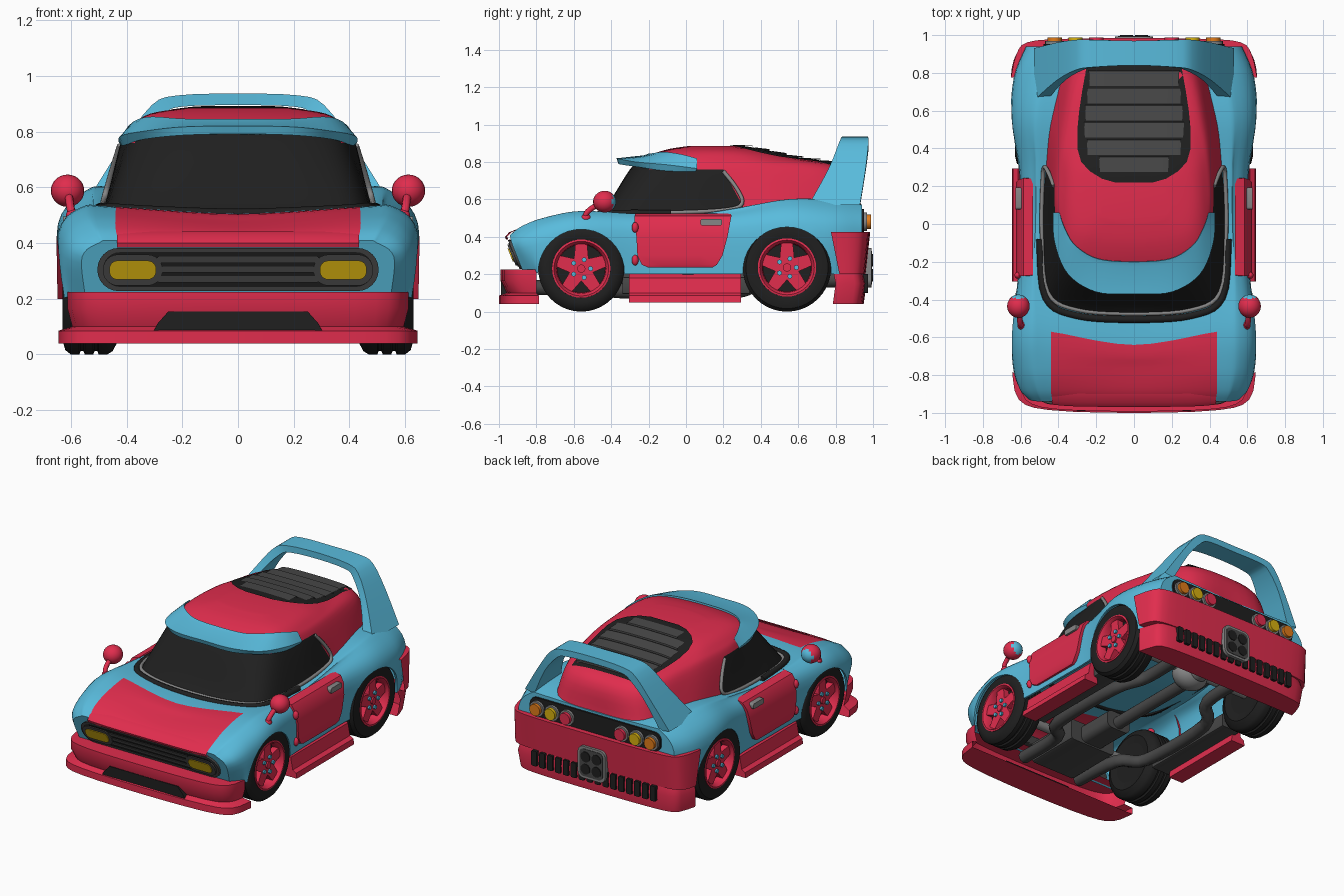
import bpy, bmesh, math
from mathutils import Vector, Matrix
from mathutils.bvhtree import BVHTree

if "Cube" in bpy.data.objects:
    bpy.data.objects.remove(bpy.data.objects["Cube"])

def material(name, rgb):
    m = bpy.data.materials.new(name)
    m.diffuse_color = (*rgb, 1)
    m.use_nodes = True
    m.node_tree.nodes["Principled BSDF"].inputs["Base Color"].default_value = m.diffuse_color
    return m

RED = material("crimson_paint", (0.75, 0.026, 0.075))
BLUE = material("sky_blue_paint", (0.1, 0.5, 0.72))
BLACK = material("black_rubber_and_glass", (0.014, 0.014, 0.014))
DARK = material("dark_grey", (0.065, 0.065, 0.065))
GREY = material("mid_grey", (0.24, 0.24, 0.24))
YELLOW = material("yellow_lamp", (0.68, 0.44, 0.005))
ORANGE = material("orange_lamp", (0.75, 0.2, 0.01))

def finish(name, bm, mats, angle=35):
    bmesh.ops.recalc_face_normals(bm, faces=bm.faces)
    me = bpy.data.meshes.new(name)
    bm.to_mesh(me)
    bm.free()
    for m in mats:
        me.materials.append(m)
    me.shade_smooth()
    me.set_sharp_from_angle(angle=math.radians(angle))
    ob = bpy.data.objects.new(name, me)
    bpy.context.collection.objects.link(ob)
    return ob

def spline(p, n, closed=False):
    """Catmull-Rom resampling through the points, n steps per segment."""
    if n == 1:
        return list(p)
    k, out = len(p), []
    for i in range(k if closed else k - 1):
        if closed:
            a, b, c, d = (p[(i + o) % k] for o in (-1, 0, 1, 2))
        else:
            a, b, c, d = p[max(i - 1, 0)], p[i], p[i + 1], p[min(i + 2, k - 1)]
        for s in range(n):
            t = s / n
            out.append(0.5 * (2 * b + (c - a) * t + (2 * a - 5 * b + 4 * c - d) * t * t
                              + (3 * b - a - 3 * c + d) * t ** 3))
    return out if closed else out + [p[-1]]

def loft(name, rows, mats, pick=lambda i, j: 0, nu=1, nv=1, closed=False, caps=(), angle=35):
    rows = [spline([Vector(p) for p in r], nu, closed) for r in rows]
    cols = [spline(list(c), nv) for c in zip(*rows)]
    bm = bmesh.new()
    g = [[bm.verts.new(p) for p in c] for c in cols]
    for j in range(len(g) if closed else len(g) - 1):
        q = g[(j + 1) % len(g)]
        for i in range(len(g[0]) - 1):
            bm.faces.new((g[j][i], q[i], q[i + 1], g[j][i + 1])).material_index = pick(i // nv, j // nu)
    for c in caps:
        bm.faces.new([col[c] for col in g])
    return finish(name, bm, mats, angle)

def mirrored(half):
    """Half row starting on x = 0 -> full row from -x to +x."""
    return [(-x, y, z) for x, y, z in half[:0:-1]] + list(half)

def prism(name, pts, axis, a, b, mat):
    bm = bmesh.new()
    at = (lambda p, d: (d, p[0], p[1])) if axis == 'x' else (lambda p, d: (p[0], d, p[1]))
    lo, hi = ([bm.verts.new(at(p, d)) for p in pts] for d in (a, b))
    bm.faces.new(lo)
    bm.faces.new(hi)
    for i in range(len(pts)):
        k = (i + 1) % len(pts)
        bm.faces.new((lo[i], lo[k], hi[k], hi[i]))
    return finish(name, bm, [mat])

def rrect(cx, cz, w, h, r, n=6):
    pts = []
    for q, (sx, sz) in enumerate(((1, 1), (-1, 1), (-1, -1), (1, -1))):
        for k in range(n + 1):
            t = (q + k / n) * math.pi / 2
            pts.append((cx + sx * (w / 2 - r) + r * math.cos(t), cz + sz * (h / 2 - r) + r * math.sin(t)))
    return pts

def disc(cx, cz, r, n=20):
    return [(cx + r * math.cos(k * math.tau / n), cz + r * math.sin(k * math.tau / n)) for k in range(n)]

def lathe(name, profile, cy, cz, mat, n=40):
    rows = [[(x, y, z) for y, z in disc(cy, cz, r, n)] for x, r in profile]
    return loft(name, rows, [mat], closed=True)

def ball(name, loc, scale, mats, pick=None):
    bm = bmesh.new()
    bmesh.ops.create_uvsphere(bm, u_segments=20, v_segments=14, radius=1,
                              matrix=Matrix.Translation(loc) @ Matrix.Diagonal((*scale, 1)))
    for f in bm.faces:
        f.material_index = 1 if pick and pick(f.calc_center_median()) else 0
    return finish(name, bm, mats)

def tube(name, pts, r, mat):
    cu = bpy.data.curves.new(name, 'CURVE')
    cu.dimensions, cu.bevel_depth, cu.bevel_resolution, cu.use_fill_caps = '3D', r, 2, True
    s = cu.splines.new('POLY')
    path = spline([Vector(p) for p in pts], 5)
    s.points.add(len(path) - 1)
    for q, p in zip(s.points, path):
        q.co = (*p, 1)
    cu.materials.append(mat)
    bpy.context.collection.objects.link(bpy.data.objects.new(name, cu))

# Body shell: y, centre z, then hood edge, fender crest, widest point, sill as x, z
body = [(-.94, .41, .43, .41, .50, .40, .56, .35, .55, .22),
        (-.88, .445, .44, .455, .53, .445, .605, .37, .60, .21),
        (-.76, .48, .44, .50, .56, .49, .635, .40, .635, .20),
        (-.57, .505, .44, .53, .56, .53, .645, .44, .64, .20),
        (-.28, .505, .46, .52, .55, .515, .61, .43, .61, .20),
        (0, .505, .46, .515, .53, .505, .595, .43, .605, .20),
        (.28, .53, .46, .555, .53, .54, .602, .45, .605, .20),
        (.55, .58, .44, .60, .55, .585, .645, .47, .64, .20),
        (.78, .57, .40, .595, .52, .58, .63, .46, .62, .20),
        (.94, .56, .38, .57, .48, .56, .57, .45, .55, .20)]
LEAN = .4  # nose leans back towards the bumper
rows = []
for r in body:
    half = [(0, r[0] - (.07 if r[0] == -.57 else 0), r[1])]
    for k in (2, 4, 6, 8):
        half.append((r[k], r[0] + (LEAN * max(0, .385 - r[k + 1]) if r[0] < -.8 else 0), r[k + 1]))
    rows.append(mirrored(half))
shell = loft("body_shell", rows, [BLUE, RED], lambda i, j: int(i < 3 and j in (3, 4)), 5, 5, caps=(0, -1))
WHEELS = (("front", -.56, .230), ("rear", .54, .236))
sol = shell.modifiers.new("thickness", 'SOLIDIFY')
sol.thickness, sol.offset = .014, -1
cutters = []
for end, y, r in WHEELS:
    for s in (-1, 1):
        c = prism("arch_cutter", disc(y, r - .02, r, 40), 'x', s * .40, s * .8, BLUE)
        c.hide_render = True
        cutters.append(c)
        mod = shell.modifiers.new("arch", 'BOOLEAN')
        mod.operation, mod.solver, mod.object = 'DIFFERENCE', 'EXACT', c
dg = bpy.context.evaluated_depsgraph_get()
cut = bpy.data.meshes.new_from_object(shell.evaluated_get(dg))
shell.modifiers.clear()
shell.data = cut
cut.set_sharp_from_angle(angle=math.radians(35))
for c in cutters:
    bpy.data.objects.remove(c)
loft("hood_lip", [mirrored([(0, y, z), (.3, y + .002, z), (.435, y + .012, z)]) for y, z in
                  ((-.90, .442), (-.945, .425), (-.968, .40), (-.962, .385), (-.92, .39))], [RED], nu=3)

# Cabin: rings of z, front y, six side points x, y, rear y
cabin = [(.50, -.49, .30, -.47, .455, -.38, .49, -.05, .48, .32, .45, .60, .33, .91, .93),
         (.57, -.42, .29, -.41, .435, -.33, .467, -.05, .462, .30, .435, .60, .31, .90, .93),
         (.76, -.30, .24, -.28, .37, -.20, .41, 0, .42, .20, .385, .52, .28, .82, .88),
         (.82, -.23, .24, -.21, .345, -.14, .38, 0, .38, .20, .35, .40, .25, .56, .59),
         (.865, -.11, .20, -.09, .28, -.05, .31, .04, .31, .18, .28, .30, .20, .37, .39),
         (.885, .01, .10, .02, .16, .04, .18, .08, .18, .15, .16, .21, .10, .25, .26)]
rings = []
for r in cabin:
    side = [(r[k], r[k + 1], r[0]) for k in range(2, 14, 2)]
    rings.append([(0, r[1], r[0])] + side + [(0, r[14], r[0])] + [(-x, y, z) for x, y, z in side[::-1]])
cab = loft("cabin_and_windows", rings, [RED, BLACK],
           lambda i, j: int(i < 2 and (j < 4 or j > 9) or i == 2 and (j < 2 or j > 11)), 5, 5, True, (-1,))
tree = BVHTree.FromPolygons([v.co for v in cab.data.vertices], [p.vertices for p in cab.data.polygons])

def on_cabin(x, y, off):
    hit = tree.ray_cast(Vector((x, y, 2)), Vector((0, 0, -1)))[0]
    return (x, y, max(hit.z if hit else 0, .75) + off)

trim = [(0, -.475, .51), (.3, -.455, .52), (.458, -.36, .53), (.488, -.05, .53), (.484, .22, .545),
        (.475, .30, .58), (.452, .27, .66), (.424, .20, .75)]
tube("window_trim", mirrored(trim), .011, GREY)
tube("window_seal", mirrored([(x * 1.02, y - .03, z - .006) for x, y, z in trim[:4]]), .02, BLACK)

# Visor above the windscreen, its upper edge laid on the roof
visor = [[(0, -.22, .79), (.2, -.21, .79), (.31, -.15, .785), (.37, -.06, .77), (.395, .05, .755)],
         [(0, -.36, .792), (.2, -.35, .787), (.34, -.25, .772), (.405, -.1, .752), (.42, .05, .75)],
         [(0, -.37, .82), (.2, -.36, .817), (.35, -.265, .80), (.42, -.1, .785), (.43, .06, .765)]]
for off, pull in ((.013, 0), (.011, 1), (-.02, 1.2)):
    visor.append([on_cabin(x, y, off) for x, y in ((0, -.225 + .025 * pull), (.19, -.21 + .025 * pull),
                  (.325 - .015 * pull, -.135 + .02 * pull), (.38 - .014 * pull, -.045 + .02 * pull), (.405 - .01 * pull, .06))])
loft("windscreen_visor", [mirrored(r) for r in visor], [BLUE], nu=5)

# Rear louvre draped over the fastback
def drape(name, rows, mat):
    loft(name, [[on_cabin(w * (k / 6 - 1), y, off) for k in range(13)] for y, w, off in rows], [mat])

drape("louvre_frame", [(.22, .10, .007), (.24, .17, .007), (.28, .235, .007), (.33, .28, .007), (.4, .30, .007),
                       (.5, .30, .007), (.6, .29, .007), (.7, .275, .007), (.84, .25, .007)], BLACK)
for k in range(6):
    y, w = .275 + k * .091, (.18, .245, .26, .255, .245, .235)[k]
    drape("louvre_slat", [(y, w, .009), (y + .08, w + .005, .016), (y + .082, w + .005, .007)], DARK)

# Hoop spoiler: outer x, z, inner x, z, front y, back y
hoop = [(0, .937, 0, .895, .84, .97), (.22, .93, .20, .89, .83, .975), (.31, .895, .27, .86, .815, .975),
        (.41, .76, .365, .745, .76, .96), (.53, .57, .46, .56, .655, .93)]
edges = [mirrored(e) for e in ([(a[0], a[4], a[1]) for a in hoop], [(a[0], a[5], a[1]) for a in hoop],
                               [(a[2], a[5], a[3]) for a in hoop], [(a[2], a[4], a[3]) for a in hoop])]
loft("hoop_spoiler", edges + edges[:1], [BLUE], nu=3)

# Bumpers: z rows of half outlines
def bumper(name, rows):
    loft(name, [mirrored([(x, y, z) for x, y in pts]) for z, pts in rows], [RED], nu=3, caps=(0, -1))

top = [(0, -.992), (.42, -.98), (.575, -.93), (.612, -.80)]
mid = [(0, -.96), (.42, -.95), (.56, -.90), (.595, -.80)]
lip = [(0, -1), (.45, -.985), (.61, -.93), (.645, -.785)]
bumper("front_bumper", [(.225, top), (.165, top), (.10, mid), (.085, lip), (.04, lip)])
prism("front_intake", [(-.31, .07), (.31, .07), (.29, .11), (.25, .155), (-.25, .155), (-.29, .11)], 'y', -.99, -.93, BLACK)
bumper("rear_bumper", [(.425, [(0, .985), (.38, .98), (.565, .962), (.622, .90), (.652, .775)]),
                       (.20, [(0, .96), (.38, .955), (.565, .94), (.625, .895), (.648, .82)])])
low = [(0, .965), (.38, .96), (.56, .94), (.605, .88), (.63, .80)]
bumper("rear_lower_bumper", [(.20, [(x * .98, y - .01) for x, y in low]), (.15, low),
                             (.04, [(x * .98, y - .015) for x, y in low])])
for k in range(16):
    prism("rear_slot", rrect(-.435 + k * .058, .15, .04, .10, .008, 2), 'y', .93, .972, BLACK)

# Grille and headlights, leaning back with the nose
def nose(*args):
    ob = prism(*args)
    lean = Matrix.Identity(4)
    lean[1][2], lean[1][3] = -LEAN, LEAN * .385
    ob.data.transform(lean)

nose("grille_surround", rrect(0, .305, 1.01, .155, .077), 'y', -.953, -.90, DARK)
nose("grille_opening", rrect(0, .305, .97, .125, .062), 'y', -.957, -.90, BLACK)
for z in (.27, .305, .34):
    nose("grille_bar", rrect(0, z, .58, .022, .005, 2), 'y', -.963, -.92, DARK)
for s in (-1, 1):
    nose("headlight_bezel", rrect(s * .378, .303, .215, .112, .055), 'y', -.966, -.92, DARK)
    nose("headlight_lens", rrect(s * .378, .303, .168, .068, .03), 'y', -.973, -.92, YELLOW)

# Tail panel, lamps and exhaust
prism("tail_panel", rrect(0, .485, .96, .125, .05), 'y', .93, .952, BLACK)
for s in (-1, 1):
    for x, m in ((.20, RED), (.31, YELLOW), (.42, ORANGE)):
        prism("tail_lamp_ring", disc(s * x, .48, .05), 'y', .94, .968, GREY)
        prism("tail_lamp", disc(s * x, .48, .038), 'y', .94, .988, m)
prism("exhaust_plate", rrect(0, .235, .20, .21, .04), 'y', .93, .992, GREY)
prism("exhaust_recess", rrect(0, .235, .17, .18, .03), 'y', .94, .995, DARK)
for x in (-.04, .04):
    for z in (.195, .275):
        prism("exhaust_pipe", disc(x, z, .034), 'y', .94, 1.0, BLACK)

# Doors, skirts and mirrors on each side
for s in (-1, 1):
    door = []
    for z, x, a, b in ((.525, .535, -.27, .24), (.512, .585, -.275, .243), (.47, .612, -.275, .235), (.40, .624, -.265, .222),
                       (.30, .626, -.26, .195), (.25, .626, -.235, .165), (.235, .618, -.20, .14), (.235, .59, -.20, .14)):
        ys = [a + (b - a) * k / 4 for k in range(5)]
        door.append([(s * (x - .04), a, z)] + [(s * x, y, z) for y in ys] + [(s * (x - .04), b, z)])
    loft("door", door, [RED])
    prism("door_handle", rrect(.135, .478, .115, .036, .012, 3), 'x', s * .56, s * .628, GREY)
    for z in (.45, .275):
        ball("door_hinge", (s * .615, -.272, z), (.018, .018, .028), [RED])
    prism("side_skirt", [(s * x, z) for x, z in ((.56, .205), (.60, .18), (.615, .10), (.64, .085), (.645, .05), (.54, .05))],
          'y', -.305, .295, RED)
    ball("mirror", (s * .612, -.435, .588), (.06, .062, .058), [RED, BLUE], lambda c: c.y > -.393)
    tube("mirror_stalk", [(s * .585, -.535, .47), (s * .60, -.535, .52), (s * .605, -.50, .555), (s * .61, -.45, .58)], .015, RED)
    ball("mirror_foot", (s * .592, -.535, .50), (.026, .026, .022), [RED])

# Wheels
for end, y, R in WHEELS:
    for s in (-1, 1):
        g = R - .012
        tyre = [(.44, .13), (.43, .18), (.45, g), (.47, R), (.50, R), (.505, g), (.515, g), (.52, R), (.55, R),
                (.555, g), (.565, g), (.57, R), (.60, R), (.62, g - .004), (.63, .18), (.622, .152)]
        lathe(end + "_tyre", [(s * x, r) for x, r in tyre], y, R, BLACK)
        lathe(end + "_rim", [(s * x, r) for x, r in ((.60, .157), (.627, .156), (.629, .146), (.61, .132), (.56, .128))], y, R, RED)
        prism(end + "_wheel_back", disc(y, R, .14, 32), 'x', s * .445, s * .57, BLACK)
        star = []
        for k in range(5):
            for deg, r in ((-13, .138), (13, .138), (36, .066)):
                t = math.radians(90 + 72 * k + deg)
                star.append((y + r * math.cos(t), R + r * math.sin(t)))
        prism(end + "_spokes", star, 'x', s * .565, s * .61, RED)
        prism(end + "_hub", disc(y, R, .022), 'x', s * .57, s * .62, RED)
        for cy, cz in disc(y, R, .05, 5):
            prism(end + "_wheel_bolt", disc(cy, cz, .013, 8), 'x', s * .57, s * .622, BLUE)
    prism(end + "_axle", disc(y, R, .03), 'x', -.45, .45, GREY)

# Underbody
for s in (-1, 1):
    tube("chassis_rail", [(s * .22, -.80, .13), (s * .24, -.45, .12), (s * .36, -.3, .11), (s * .36, .25, .11),
                          (s * .24, .42, .16), (s * .24, .82, .17)], .04, DARK)
    prism("sill_floor", rrect(s * .5, .14, .14, .09, .01, 2), 'y', -.34, .34, DARK)
prism("engine_sump", rrect(0, .18, .34, .14, .02, 2), 'y', -.78, -.40, DARK)
prism("gearbox", rrect(0, .18, .18, .12, .04, 4), 'y', -.42, -.15, DARK)
prism("drive_shaft", disc(0, .17, .04), 'y', -.2, .5, DARK)
ball("differential", (0, .54, .21), (.12, .10, .10), [GREY])
prism("silencer", disc(0, .2, .07), 'y', .62, .94, GREY)
